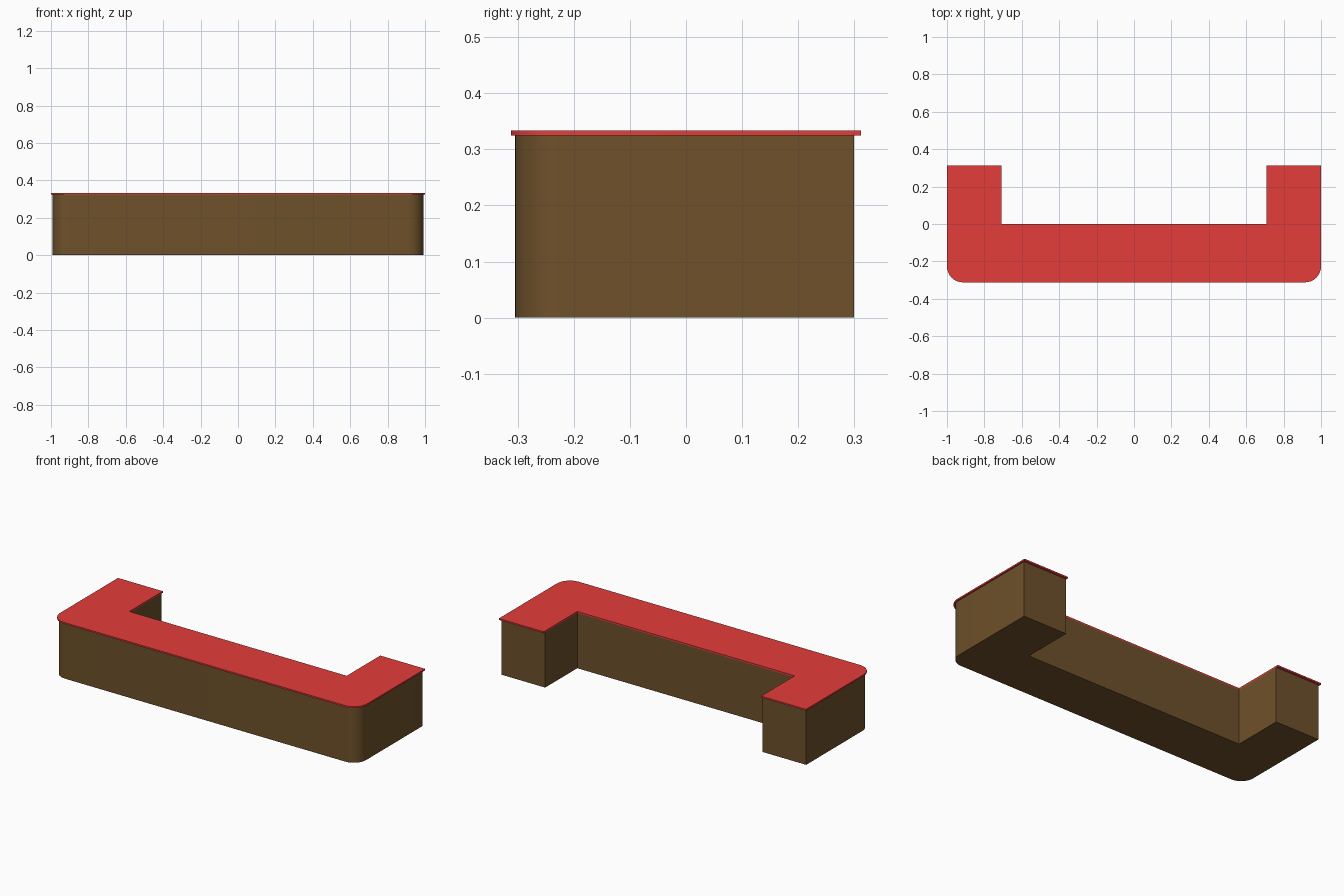
import bpy, bmesh
from math import sin, cos, pi

if "Cube" in bpy.data.objects:
    bpy.data.objects.remove(bpy.data.objects["Cube"])


def material(name, rgb):
    m = bpy.data.materials.new(name)
    m.diffuse_color = (*rgb, 1)
    m.use_nodes = True
    m.node_tree.nodes["Principled BSDF"].inputs["Base Color"].default_value = m.diffuse_color
    return m


def u_outline(x_out, x_in, y_front, y_in, y_back, r, steps=8):
    # right half from inner corner to rounded front corner, then mirrored
    right = [(x_in, y_in), (x_in, y_back), (x_out, y_back)]
    for i in range(steps + 1):
        a = i / steps * pi / 2
        right.append((x_out - r + r * cos(a), y_front + r - r * sin(a)))
    return right + [(-x, y) for x, y in reversed(right)]


def extruded(name, outline, z0, z1, mat):
    bm = bmesh.new()
    face = bm.faces.new([bm.verts.new((x, y, z0)) for x, y in outline])
    new = bmesh.ops.extrude_face_region(bm, geom=[face])["geom"]
    verts = [v for v in new if isinstance(v, bmesh.types.BMVert)]
    bmesh.ops.translate(bm, verts=verts, vec=(0, 0, z1 - z0))
    bmesh.ops.recalc_face_normals(bm, faces=bm.faces)
    me = bpy.data.meshes.new(name)
    bm.to_mesh(me)
    bm.free()
    me.materials.append(mat)
    ob = bpy.data.objects.new(name, me)
    bpy.context.collection.objects.link(ob)
    bpy.context.view_layer.objects.active = ob
    ob.select_set(True)
    bpy.ops.object.shade_smooth_by_angle(angle=pi / 6)
    ob.select_set(False)
    return ob


wood = material("brown_wood", (0.156, 0.082, 0.023))
red = material("red_top", (0.775, 0.047, 0.044))

# Counter body and the thin overhanging top, flush along the inner edges
extruded("counter_body", u_outline(0.992, 0.708, -0.305, 0.0, 0.299, 0.08), 0, 0.325, wood)
extruded("counter_top", u_outline(1.0, 0.708, -0.312, 0.0, 0.312, 0.085), 0.325, 0.334, red)
